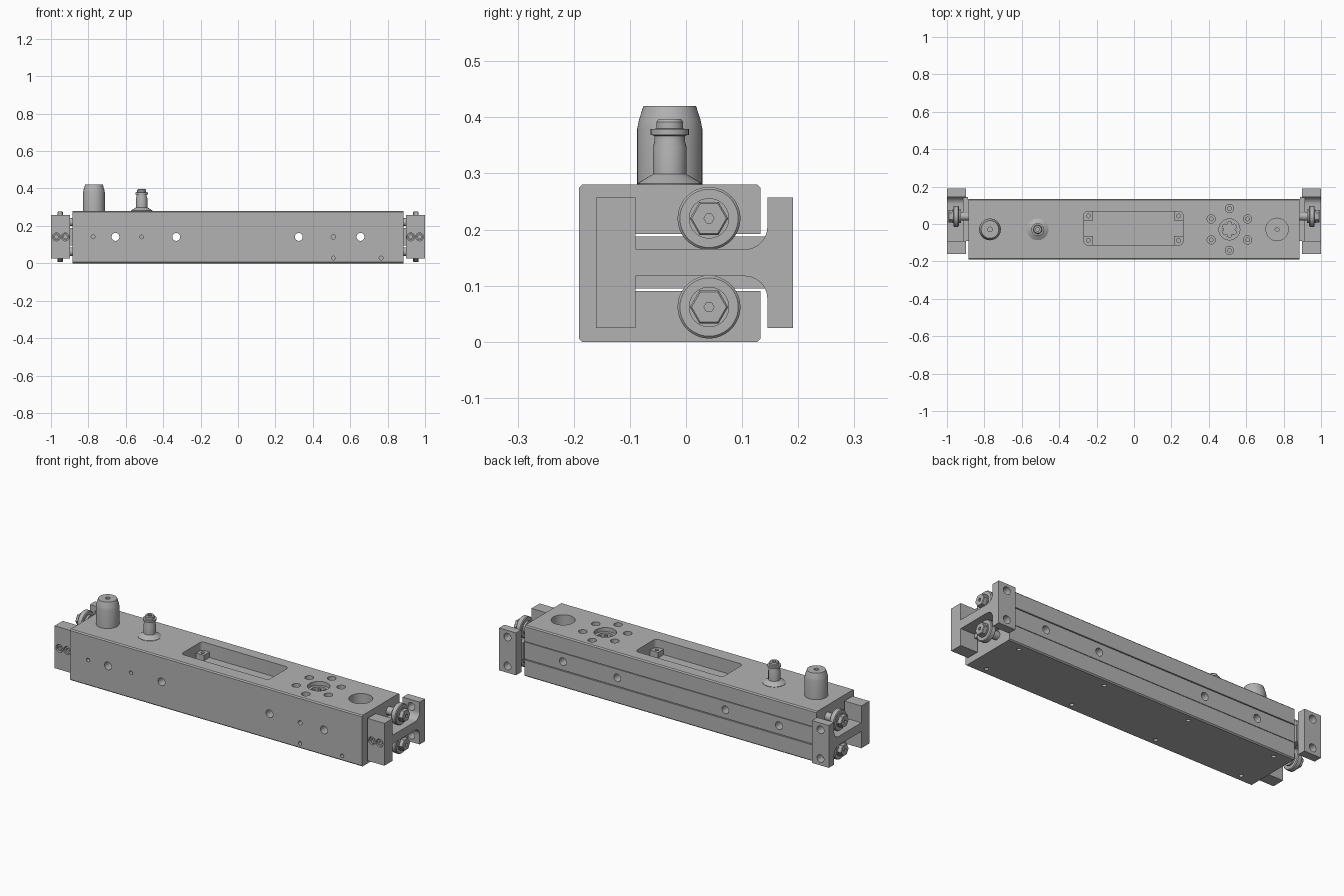
import bpy, bmesh, math
from mathutils import Vector, Matrix

if "Cube" in bpy.data.objects:
    bpy.data.objects.remove(bpy.data.objects["Cube"])

grey = bpy.data.materials.new("machined_grey")
grey.use_nodes = True
grey.diffuse_color = (0.45, 0.45, 0.45, 1)
grey.node_tree.nodes["Principled BSDF"].inputs["Base Color"].default_value = (0.45, 0.45, 0.45, 1)

CY, CZ = -0.029, 0.141          # long axis of the body
UP, FRONT, BACK = Vector((0, 0, 1)), Vector((0, -1, 0)), Vector((0, 1, 0))


def lathe(bm, origin, axis, profile, n=32):
    """Closed turned shape from (radius, height) pairs along an axis."""
    m = Matrix.Translation(origin) @ Vector(axis).to_track_quat('Z', 'Y').to_matrix().to_4x4()
    rings = []
    for r, h in profile:
        rings.append([bm.verts.new(m @ Vector((r * math.cos(2 * math.pi * i / n),
                                               r * math.sin(2 * math.pi * i / n), h)))
                      for i in range(n)])
    for a, b in zip(rings, rings[1:]):
        for i in range(n):
            j = (i + 1) % n
            bm.faces.new((a[i], a[j], b[j], b[i]))
    bm.faces.new(rings[0][::-1])
    bm.faces.new(rings[-1])


def box(bm, lo, hi):
    lo, hi = Vector(lo), Vector(hi)
    m = Matrix.Translation((lo + hi) / 2) @ Matrix.Diagonal((*(hi - lo), 1))
    return bmesh.ops.create_cube(bm, size=1, matrix=m)["verts"]


def bevel_along(bm, verts, axis, width, segments=1):
    """Bevel the box edges that run parallel to one axis."""
    edges = {e for v in verts for e in v.link_edges
             if abs((e.verts[0].co - e.verts[1].co).normalized()[axis]) > 0.9}
    bmesh.ops.bevel(bm, geom=list(edges), offset=width, segments=segments,
                    profile=0.5, affect='EDGES')


def finish(name, bm, smooth=True):
    bmesh.ops.recalc_face_normals(bm, faces=bm.faces)
    me = bpy.data.meshes.new(name)
    bm.to_mesh(me)
    bm.free()
    me.materials.append(grey)
    ob = bpy.data.objects.new(name, me)
    bpy.context.collection.objects.link(ob)
    if smooth:
        shade(ob)
    return ob


def shade(ob):
    bpy.ops.object.select_all(action='DESELECT')
    ob.select_set(True)
    bpy.context.view_layer.objects.active = ob
    bpy.ops.object.shade_smooth_by_angle(angle=math.radians(30))


def cut(ob, bm):
    """Subtract the cutter mesh from an object."""
    cutter = finish("cutter", bm, False)
    cutter.hide_render = True
    mod = ob.modifiers.new("cut", 'BOOLEAN')
    mod.operation, mod.solver, mod.object = 'DIFFERENCE', 'EXACT', cutter
    bpy.context.view_layer.objects.active = ob
    bpy.ops.object.modifier_apply(modifier=mod.name)
    bpy.data.objects.remove(cutter)


def hole(bm, origin, axis, *steps):
    """Stepped drill: (radius, depth) pairs, starting just above the surface."""
    profile, start = [], 0.01
    for r, depth in steps:
        profile += [(r, start), (r, -depth)]
        start = -depth
    lathe(bm, origin, axis, profile)


THROUGH_X = (-0.655, -0.33, 0.325, 0.655)


def through_holes():
    bm = bmesh.new()
    for x in THROUGH_X:
        lathe(bm, (x, CY, CZ), BACK, [(0.021, -0.3), (0.021, 0.3)])
    return bm


# Main body with chamfered long edges
bm = bmesh.new()
bevel_along(bm, box(bm, (-0.885, -0.191, 0), (0.885, 0.133, 0.28)), 0, 0.006)
body = finish("main_body", bm, False)

# Channel along the back for the sliding bar
bm = bmesh.new()
box(bm, (-1, -0.094, 0.091), (1, 0.2, 0.192))
cut(body, bm)

# Rounded pocket in the top
bm = bmesh.new()
bevel_along(bm, box(bm, (-0.268, -0.112, 0.205), (0.262, 0.067, 0.3)), 2, 0.02, 5)
cut(body, bm)
cut(body, through_holes())

# Drilled holes: top, front and underside
bm = bmesh.new()
hole(bm, (0.765, CY, 0.28), UP, (0.06, 0.06), (0.01, 0.075))
hole(bm, (0.51, CY, 0.28), UP, (0.056, 0.022), (0.04, 0.08))
for i in range(6):
    a = math.radians(90 + 60 * i)
    hole(bm, (0.51 + 0.112 * math.cos(a), CY + 0.112 * math.sin(a), 0.28), UP,
         (0.022, 0.035), (0.01, 0.06))
for x, z, r in ((-0.775, CZ, 0.01), (-0.515, CZ, 0.01), (0.51, CZ, 0.012),
                (0.51, 0.028, 0.01), (0.765, 0.028, 0.01)):
    hole(bm, (x, -0.191, z), FRONT, (r, 0.05))
for x in (-0.79, -0.26, 0.26, 0.79):
    for y in (-0.15, 0.09):
        hole(bm, (x, y, 0), -UP, (0.011, 0.04))
cut(body, bm)
shade(body)

# Corner lugs with screw holes inside the pocket
bm = bmesh.new()
for x in (-0.244, 0.238):
    for y in (-0.088, 0.043):
        box(bm, (x - 0.024, y - 0.024, 0.2), (x + 0.024, y + 0.024, 0.235))
lugs = finish("pocket_lugs", bm, False)
bm = bmesh.new()
for x in (-0.244, 0.238):
    for y in (-0.088, 0.043):
        hole(bm, (x, y, 0.235), UP, (0.01, 0.025))
cut(lugs, bm)
shade(lugs)

# Lobed socket inside the ring of holes
bm = bmesh.new()
for i in range(6):
    a = math.pi / 3 * i
    lathe(bm, (0.51 + 0.036 * math.cos(a), CY + 0.036 * math.sin(a), 0.2), UP,
          [(0.008, 0), (0.008, 0.05)], 12)
finish("socket_splines", bm)

# Sliding bar that joins the two end brackets
bm = bmesh.new()
box(bm, (-0.9, -0.09, 0.095), (0.9, 0.131, 0.188))
bar = finish("sliding_bar", bm, False)
cut(bar, through_holes())
shade(bar)

# Locating post
bm = bmesh.new()
lathe(bm, (-0.77, CY, 0.27), UP, [(0.058, 0), (0.058, 0.11), (0.055, 0.125), (0.047, 0.15),
                                  (0.012, 0.15), (0.012, 0.13)], 48)
finish("locating_post", bm)

# Nipple: flared foot, neck, collar and cap
bm = bmesh.new()
lathe(bm, (-0.515, CY, 0.28), UP,
      [(0.058, -0.01), (0.058, 0.002), (0.03, 0.019), (0.03, 0.067), (0.027, 0.078),
       (0.027, 0.087), (0.034, 0.089), (0.034, 0.099), (0.024, 0.1), (0.024, 0.112),
       (0.02, 0.117), (0.01, 0.117), (0.01, 0.1)])
finish("nipple", bm)

# Half outline of the bracket in (y, z from centre), with filleted back flange
half = [(-0.16, 0.116), (-0.09, 0.116), (-0.09, 0.024)]
for i in range(9):
    a = math.radians(-90 + 90 * i / 8)
    half.append((0.105 + 0.04 * math.cos(a), 0.064 + 0.04 * math.sin(a)))
half += [(0.145, 0.116), (0.191, 0.116)]
outline = half + [(y, -z) for y, z in reversed(half)]

for side, label in ((1, "left"), (-1, "right")):
    # End bracket
    bm = bmesh.new()
    face = bm.faces.new([bm.verts.new((side * 0.897, y, CZ + z)) for y, z in outline])
    ext = bmesh.ops.extrude_face_region(bm, geom=[face])["geom"]
    bmesh.ops.translate(bm, vec=(side * 0.103, 0, 0),
                        verts=[g for g in ext if isinstance(g, bmesh.types.BMVert)])
    bracket = finish(label + "_bracket", bm, False)
    bm = bmesh.new()
    for x in (0.924, 0.971):
        hole(bm, (side * x, -0.16, CZ), FRONT, (0.021, 0.03))
    for dz in (-0.079, 0.079):
        hole(bm, (side * 0.949, 0.191, CZ + dz), BACK, (0.021, 0.07))
    cut(bracket, bm)
    shade(bracket)

    # Wider tab linking bracket and bar
    bm = bmesh.new()
    xs = sorted((side * 0.887, side * 0.915))
    box(bm, (xs[0], -0.09, 0.095), (xs[1], 0.145, 0.188))
    finish(label + "_bracket_tab", bm, False)

    # Socket bolts sunk into the front flange
    bm = bmesh.new()
    for x in (0.924, 0.971):
        lathe(bm, (side * x, -0.135, CZ), FRONT,
              [(0.018, 0), (0.018, 0.018), (0.01, 0.018), (0.01, 0.006)], 24)
    finish(label + "_bracket_bolts", bm)

    # Rollers on axles, each held by a hexagonal nut
    for dz, level in ((0.079, "upper"), (-0.079, "lower")):
        axis, origin = (side, 0, 0), (0, 0.041, CZ + dz)
        bm = bmesh.new()
        lathe(bm, origin, axis, [(0.022, 0.87), (0.022, 0.925), (0.036, 0.925), (0.036, 0.936),
                                 (0.052, 0.936), (0.056, 0.94), (0.056, 0.962), (0.052, 0.966),
                                 (0.036, 0.966), (0.036, 0.971)], 48)
        finish(f"{label}_{level}_roller", bm)
        bm = bmesh.new()
        lathe(bm, origin, axis, [(0.034, 0.97), (0.034, 0.99), (0.031, 0.993),
                                 (0.009, 0.993), (0.009, 0.985)], 6)
        finish(f"{label}_{level}_nut", bm, False)
